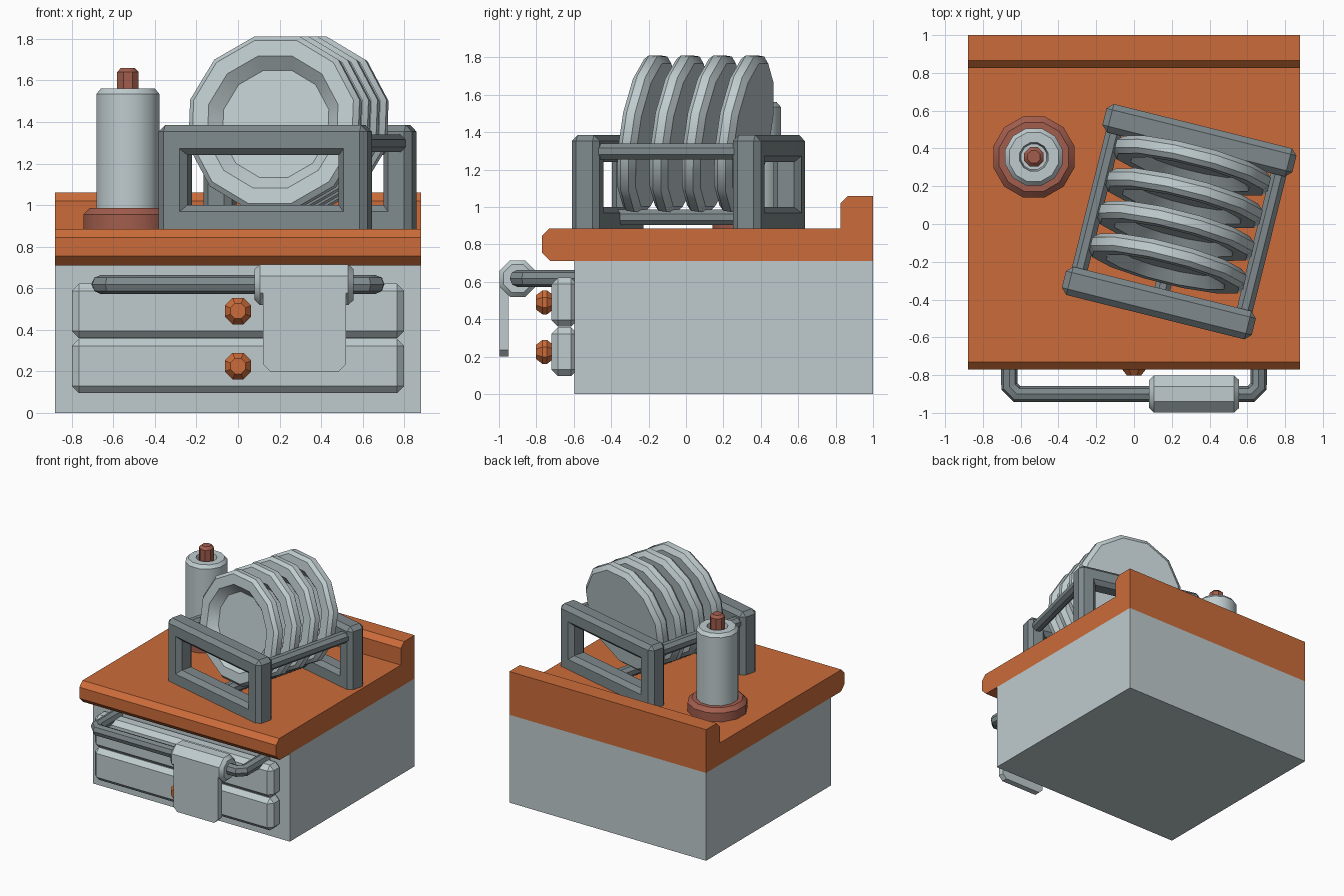
import bpy, bmesh, math
from mathutils import Matrix, Vector

if "Cube" in bpy.data.objects:
    bpy.data.objects.remove(bpy.data.objects["Cube"])


def material(name, rgb):
    m = bpy.data.materials.new(name)
    m.diffuse_color = (*rgb, 1)
    m.use_nodes = True
    m.node_tree.nodes["Principled BSDF"].inputs["Base Color"].default_value = m.diffuse_color
    return m


PALE = material("pale_grey", (0.52, 0.60, 0.62))
WOOD = material("orange_wood", (0.60, 0.15, 0.042))
METAL = material("dark_metal", (0.21, 0.25, 0.265))
BROWN = material("red_brown_wood", (0.36, 0.11, 0.075))
I = Matrix.Identity(4)


def finish(name, bm, mat, matrix=I):
    bmesh.ops.recalc_face_normals(bm, faces=bm.faces[:])
    bm.transform(matrix)
    me = bpy.data.meshes.new(name)
    bm.to_mesh(me)
    bm.free()
    me.materials.append(mat)
    ob = bpy.data.objects.new(name, me)
    bpy.context.collection.objects.link(ob)
    return ob


def box(name, lo, hi, mat, bevel=0.0):
    bm = bmesh.new()
    bmesh.ops.create_cube(bm, size=1)
    for v in bm.verts:
        v.co = Vector([(a + b) / 2 + c * (b - a) for a, b, c in zip(lo, hi, v.co)])
    if bevel:
        bmesh.ops.bevel(bm, geom=bm.edges[:], offset=bevel, segments=1,
                        profile=0.5, affect='EDGES')
    return finish(name, bm, mat)


def prism(name, pts, a, b, to3d, mat):
    """Extrude a flat outline from a to b; to3d places (p, q, depth)."""
    bm = bmesh.new()
    face = bm.faces.new([bm.verts.new(to3d(p, q, a)) for p, q in pts])
    ext = bmesh.ops.extrude_face_region(bm, geom=[face])
    shift = Vector(to3d(0, 0, b)) - Vector(to3d(0, 0, a))
    bmesh.ops.translate(bm, vec=shift,
                        verts=[g for g in ext["geom"] if isinstance(g, bmesh.types.BMVert)])
    return finish(name, bm, mat)


def lathe(name, profile, n, mat, matrix=I):
    """Spin (radius, height) points round z, starting and ending on the axis."""
    bm = bmesh.new()
    rings = []
    for r, z in profile:
        if r == 0:
            rings.append([bm.verts.new((0, 0, z))] * n)
        else:
            rings.append([bm.verts.new((r * math.cos((k + .5) * math.tau / n),
                                        r * math.sin((k + .5) * math.tau / n), z))
                          for k in range(n)])
    for r0, r1 in zip(rings, rings[1:]):
        for k in range(n):
            j = (k + 1) % n
            quad = list(dict.fromkeys([r0[k], r0[j], r1[j], r1[k]]))
            bm.faces.new(quad)
    return finish(name, bm, mat, matrix)


def rod(name, r, length, n, mat, matrix, bevel=0.0):
    h = length / 2
    prof = [(0, -h), (r - bevel, -h), (r, -h + bevel), (r, h - bevel), (r - bevel, h), (0, h)]
    if not bevel:
        prof = [(0, -h), (r, -h), (r, h), (0, h)]
    return lathe(name, prof, n, mat, matrix)


T = Matrix.Translation
RX = lambda deg: Matrix.Rotation(math.radians(deg), 4, 'X')
RY = lambda deg: Matrix.Rotation(math.radians(deg), 4, 'Y')
RZ = lambda deg: Matrix.Rotation(math.radians(deg), 4, 'Z')

# cabinet body and worktop with upstand at the back
box("cabinet", (-.88, -.595, 0), (.88, 1, .71), PALE)
prism("worktop", [(-.725, .71), (-.77, .755), (-.77, .845), (-.73, .885), (.825, .885),
                  (.825, 1.02), (.865, 1.06), (1, 1.06), (1, .71)],
      -.88, .88, lambda p, q, d: (d, p, q), WOOD)

# two drawers with knobs
for i, z in enumerate((.095, .36)):
    box(f"drawer_{i + 1}", (-.8, -.72, z), (.8, -.58, z + .262), PALE, .035)
    lathe(f"drawer_knob_{i + 1}",
          [(0, 0), (.045, 0), (.069, .03), (.069, .055), (.04, .09), (0, .09)], 8, WOOD,
          T((0, -.713, z + .13)) @ RX(90))

# towel rail: bent tube along the front
cu = bpy.data.curves.new("towel_rail", 'CURVE')
cu.dimensions = '3D'
cu.bevel_depth = .046
cu.bevel_resolution = 2
cu.use_fill_caps = True
path = [(-.66, -.58), (-.66, -.86), (-.62, -.9), (.62, -.9), (.66, -.86), (.66, -.58)]
sp = cu.splines.new('POLY')
sp.points.add(len(path) - 1)
for pt, (x, y) in zip(sp.points, path):
    pt.co = (x, y, .618, 1)
cu.materials.append(METAL)
rail = bpy.data.objects.new("towel_rail", cu)
bpy.context.collection.objects.link(rail)
bpy.context.view_layer.objects.active = rail
rail.select_set(True)
bpy.ops.object.convert(target='MESH')

# towel: roll over the rail and hanging sheet
rod("towel_fold", .106, .475, 8, PALE, T((.318, -.9, .617)) @ RY(90), .025)
prism("towel_sheet", [(.12, .62), (.12, .235), (.155, .2), (.485, .2), (.52, .235), (.52, .62)],
      -.998, -.95, lambda p, q, d: (p, d, q), PALE)

# kitchen roll on its stand
spot = T((-.53, .355, .885))
lathe("roll_stand_base", [(0, 0), (.222, 0), (.222, .07), (.19, .1), (0, .1)], 12, BROWN, spot)
lathe("paper_roll", [(0, .1), (.157, .1), (.157, .65), (.135, .675), (.078, .675),
                     (.07, .62), (0, .62)], 12, PALE, spot)
lathe("roll_stand_pin", [(0, .1), (.056, .1), (.056, .755), (.036, .775), (0, .775)],
      8, BROWN, spot)

# dish rack, turned on the worktop
rack = T((.239, .0125, 0)) @ RZ(-14)


def rack_frame(name, y):
    bm = bmesh.new()
    loops = []
    for w, z0, z1 in ((.518, .885, 1.385), (.375, 1.0, 1.24)):
        for d in (-.077, .077):
            loops.append([bm.verts.new((x, y + d, z)) for x, z in
                          ((-w, z0), (w, z0), (w, z1), (-w, z1))])
    of, ob, nf, nb = loops
    for a, b in ((of, ob), (ob, nb), (nb, nf), (nf, of)):
        for k in range(4):
            j = (k + 1) % 4
            bm.faces.new((a[k], a[j], b[j], b[k]))
    bmesh.ops.recalc_face_normals(bm, faces=bm.faces[:])
    # chamfer outward edges except those resting on the worktop
    edges = [e for e in bm.edges if e.calc_face_angle_signed() > .5
             and max(v.co.z for v in e.verts) > .9]
    bmesh.ops.bevel(bm, geom=edges, offset=.032, segments=1, profile=.5, affect='EDGES')
    finish(name, bm, METAL, rack)


rack_frame("rack_front_frame", -.444)
rack_frame("rack_back_frame", .444)
for name, x, z in (("rack_left_rail", -.45, 1.297), ("rack_right_rail", .45, 1.297),
                   ("rack_bottom_rail", 0, .945)):
    rod(name, .046, .8, 8, METAL, rack @ T((x, 0, z)) @ RX(90))

# four plates leaning back slightly
plate = [(0, -.05), (.4, -.05), (.435, -.02), (.435, .025), (.41, .05),
         (.332, .05), (.27, -.01), (0, -.01)]
for k in range(4):
    lathe(f"plate_{k + 1}", plate, 12, PALE,
          rack @ T((-.005, -.228 + .178 * k, 1.392)) @ RX(90 - 8.6))

# soft shading across shallow angles, crisp chamfers
bpy.ops.object.select_all(action='DESELECT')
for o in bpy.context.scene.objects:
    o.select_set(True)
    bpy.context.view_layer.objects.active = o
bpy.ops.object.shade_smooth_by_angle(angle=math.radians(35))
